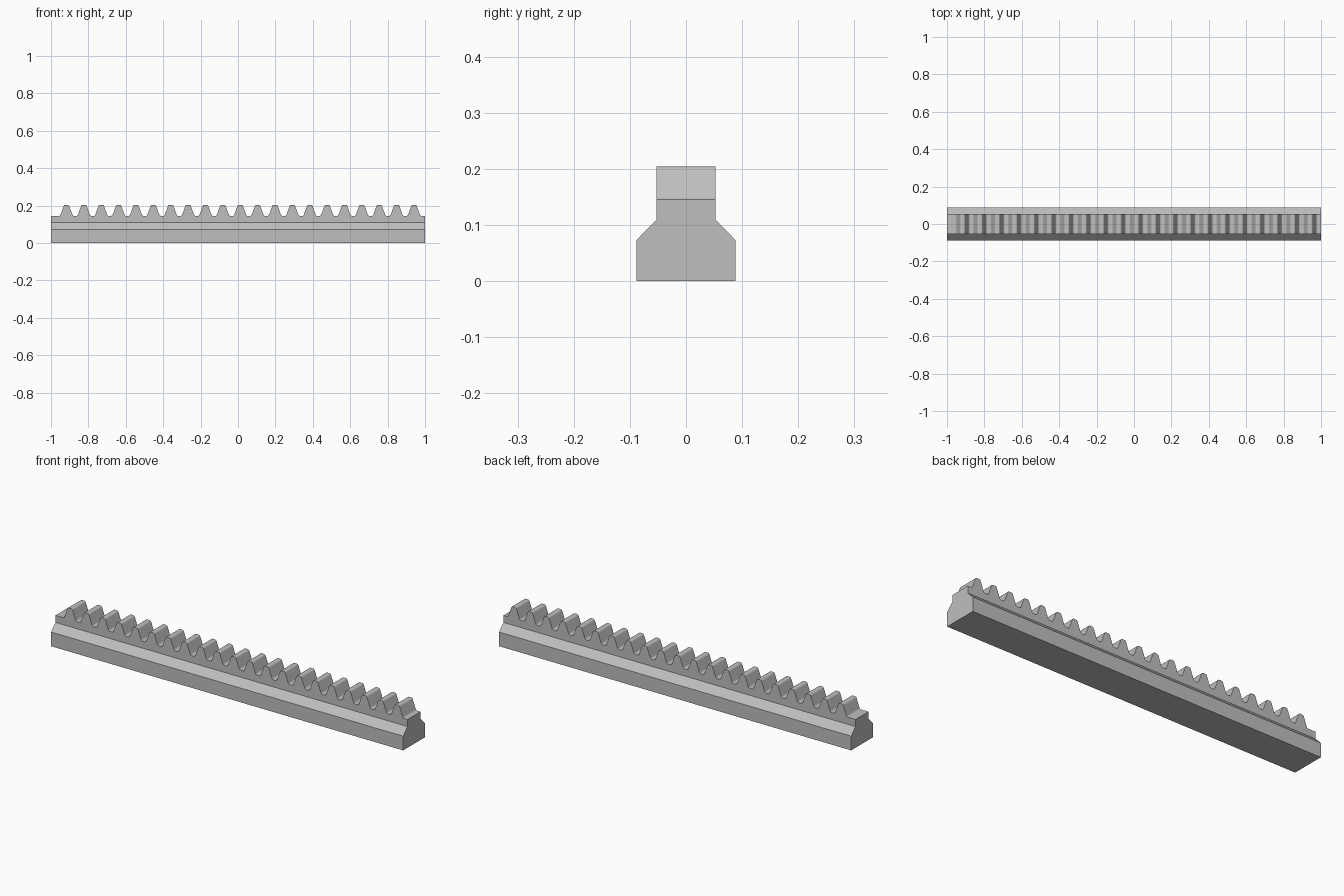
import bpy
import bmesh
from math import radians, tan
from mathutils import Vector

cube = bpy.data.objects.get("Cube")
if cube:
    bpy.data.objects.remove(cube, do_unlink=True)

# Overall sizes
HALF_LENGTH = 1.0
BASE_HALF, NECK_HALF = 0.088, 0.053
SHOULDER_Z, NECK_Z, ROOT_Z, TIP_Z = 0.073, 0.109, 0.145, 0.204

# Tooth sizes
TEETH, PITCH, FIRST = 21, 0.0929, -0.917
FILLET, STEPS = 0.007, 5
slope = (TIP_Z - ROOT_Z) / 2 * tan(radians(20))
tip_half, root_half = PITCH / 4 - slope, PITCH / 4 + slope


def rounded(before, corner, after):
    """Points of a smooth fillet that replaces one corner."""
    before, corner, after = Vector(before), Vector(corner), Vector(after)
    a = corner + (before - corner).normalized() * FILLET
    b = corner + (after - corner).normalized() * FILLET
    points = []
    for i in range(STEPS + 1):
        t = i / STEPS
        points.append(a * (1 - t) ** 2 + corner * 2 * t * (1 - t) + b * t * t)
    return points


def prism(bm, points, offset):
    """Solid made by moving a closed outline along an offset."""
    start = [bm.verts.new(p) for p in points]
    end = [bm.verts.new(Vector(p) + offset) for p in points]
    bm.faces.new(start)
    bm.faces.new(end[::-1])
    for i in range(len(start)):
        j = (i + 1) % len(start)
        bm.faces.new((start[j], start[i], end[i], end[j]))


# Toothed outline, from left end to right end
corners = [(-HALF_LENGTH, ROOT_Z)]
for n in range(TEETH):
    x = FIRST + n * PITCH
    corners += [(x - root_half, ROOT_Z), (x - tip_half, TIP_Z),
                (x + tip_half, TIP_Z), (x + root_half, ROOT_Z)]
corners.append((HALF_LENGTH, ROOT_Z))
outline = [(-HALF_LENGTH, NECK_Z), corners[0]]
for before, corner, after in zip(corners, corners[1:], corners[2:]):
    outline += [tuple(p) for p in rounded(before, corner, after)]
outline += [corners[-1], (HALF_LENGTH, NECK_Z)]

bm = bmesh.new()
prism(bm, [(x, -NECK_HALF, z) for x, z in outline], Vector((0, 2 * NECK_HALF, 0)))

# Wide base with chamfered shoulders
half = [(BASE_HALF, 0), (BASE_HALF, SHOULDER_Z), (NECK_HALF, NECK_Z)]
section = half + [(-y, z) for y, z in reversed(half)]
prism(bm, [(-HALF_LENGTH, y, z) for y, z in section], Vector((2 * HALF_LENGTH, 0, 0)))

# Join the neck to the base as one solid
inner = [f for f in bm.faces if all(abs(v.co.z - NECK_Z) < 1e-5 for v in f.verts)]
bmesh.ops.delete(bm, geom=inner, context='FACES')
bmesh.ops.remove_doubles(bm, verts=bm.verts[:], dist=1e-5)
seams = [e for e in bm.edges
         if all(abs(v.co.z - NECK_Z) < 1e-5 for v in e.verts)
         and abs(e.verts[0].co.x - e.verts[1].co.x) < 1e-5]
bmesh.ops.dissolve_edges(bm, edges=seams, use_verts=False)
bmesh.ops.recalc_face_normals(bm, faces=bm.faces[:])

mesh = bpy.data.meshes.new("gear_rack")
bm.to_mesh(mesh)
bm.free()
rack = bpy.data.objects.new("gear_rack", mesh)
bpy.context.collection.objects.link(rack)

# Plain grey metal
grey = bpy.data.materials.new("grey_metal")
grey.use_nodes = True
colour = (0.52, 0.52, 0.52, 1)
grey.diffuse_color = colour
grey.node_tree.nodes["Principled BSDF"].inputs["Base Color"].default_value = colour
mesh.materials.append(grey)

# Smooth fillets, sharp edges elsewhere
bpy.ops.object.select_all(action='DESELECT')
rack.select_set(True)
bpy.context.view_layer.objects.active = rack
bpy.ops.object.shade_smooth_by_angle(angle=radians(30))
